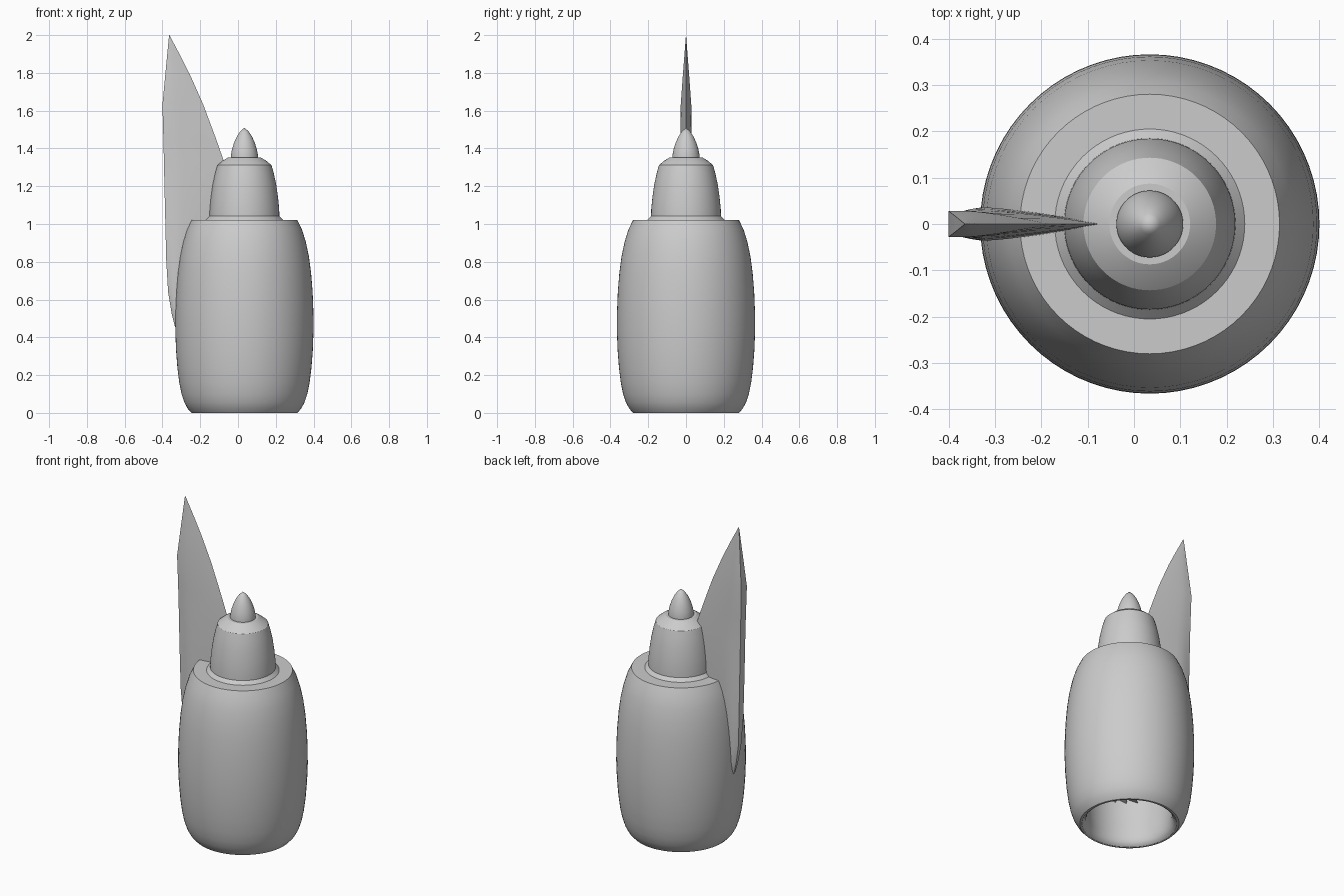
import bpy, bmesh, math

AXIS_X = 0.034      # engine axis
SEGMENTS = 72

cube = bpy.data.objects.get("Cube")
if cube:
    bpy.data.objects.remove(cube, do_unlink=True)

grey = bpy.data.materials.new("light_grey")
grey.use_nodes = True
colour = (0.6, 0.6, 0.6, 1)
grey.diffuse_color = colour
grey.node_tree.nodes["Principled BSDF"].inputs["Base Color"].default_value = colour


def finish(bm, name, angle=30):
    """Turn a bmesh into a grey object, smooth with sharp edges kept."""
    bmesh.ops.remove_doubles(bm, verts=bm.verts, dist=1e-5)
    bmesh.ops.recalc_face_normals(bm, faces=bm.faces)
    mesh = bpy.data.meshes.new(name)
    bm.to_mesh(mesh)
    bm.free()
    mesh.materials.append(grey)
    obj = bpy.data.objects.new(name, mesh)
    bpy.context.collection.objects.link(obj)
    bpy.ops.object.select_all(action='DESELECT')
    obj.select_set(True)
    bpy.context.view_layer.objects.active = obj
    bpy.ops.object.shade_smooth_by_angle(angle=math.radians(angle))
    return obj


def lathe(name, profile):
    """Spin (radius, z) points round the engine axis."""
    bm = bmesh.new()
    verts = [bm.verts.new((AXIS_X + r, 0, z)) for r, z in profile]
    edges = [bm.edges.new(pair) for pair in zip(verts, verts[1:])]
    bmesh.ops.spin(bm, geom=verts + edges, cent=(AXIS_X, 0, 0), axis=(0, 0, 1),
                   angle=math.tau, steps=SEGMENTS)
    return finish(bm, name)


# Nacelle: inlet duct, lip, outer cowl and flat rear shelf
lathe("nacelle", [
    (0.25, 0.32), (0.25, 0.2), (0.245, 0.12), (0.24, 0.055), (0.246, 0.025),
    (0.256, 0.008), (0.268, 0), (0.28, 0), (0.3, 0.022), (0.318, 0.055),
    (0.333, 0.1), (0.345, 0.16), (0.355, 0.24), (0.362, 0.33), (0.366, 0.44),
    (0.365, 0.54), (0.361, 0.64), (0.353, 0.74), (0.341, 0.83), (0.325, 0.905),
    (0.305, 0.97), (0.28, 1.022), (0.205, 1.022)])

# Core: sloped collar, tapering casing and nozzle
lathe("core_casing", [
    (0.205, 1.022), (0.185, 1.042), (0.184, 1.08), (0.178, 1.14),
    (0.168, 1.21), (0.155, 1.27), (0.143, 1.312), (0.115, 1.335),
    (0.087, 1.352), (0.07, 1.352)])

# Exhaust plug
lathe("exhaust_plug", [
    (0.072, 1.345), (0.072, 1.362), (0.066, 1.395), (0.055, 1.43),
    (0.04, 1.463), (0.022, 1.49), (0, 1.51)])

# Fan: back plate, spinner and a ring of twisted blades
lathe("fan_plate", [(0.25, 0.3), (0, 0.3)])
lathe("spinner", [(0.075, 0.3), (0.068, 0.265), (0.05, 0.23), (0.025, 0.205), (0, 0.195)])

bm = bmesh.new()
BLADES = 24
for i in range(BLADES):
    corners = []
    for radius, half_arc in ((0.06, 0.09), (0.249, 0.11)):
        for side in (-1, 1):
            a = math.tau * i / BLADES + side * half_arc
            corners.append(bm.verts.new((AXIS_X + radius * math.cos(a),
                                         radius * math.sin(a), 0.285 + side * 0.012)))
    bm.faces.new([corners[k] for k in (0, 1, 3, 2)])
finish(bm, "fan_blades")

# Pylon rows: height, outer x, inner x, half thickness, outer face share of it
ROWS = [
    (0.42, -0.315, -0.25, 0.008, 0.3), (0.46, -0.335, -0.25, 0.018, 0.3),
    (0.53, -0.352, -0.24, 0.026, 0.35), (0.64, -0.37, -0.2, 0.032, 0.45),
    (0.81, -0.38, -0.12, 0.036, 0.6), (1.02, -0.385, -0.06, 0.036, 0.65),
    (1.23, -0.39, -0.06, 0.032, 0.75), (1.33, -0.392, -0.074, 0.03, 0.8),
    (1.45, -0.395, -0.116, 0.028, 0.9), (1.63, -0.4, -0.183, 0.028, 1),
    (1.79, -0.385, -0.254, 0.0165, 1), (1.9, -0.3745, -0.31, 0.008, 1),
    (2.0, -0.365, -0.363, 0.0004, 1)]
STEPS = 10


def thickness(u, nose):
    """Rounded towards the outer face, tapering to a sharp inner edge."""
    if u < 0.2:
        return nose + (1 - nose) * math.sin(u / 0.2 * math.pi / 2)
    return 1 - ((u - 0.2) / 0.8) ** 1.3


bm = bmesh.new()
loops = []
for z, x0, x1, half, nose in ROWS:
    one_side = [(x0 + (x1 - x0) * k / STEPS, half * thickness(k / STEPS, nose))
                for k in range(STEPS + 1)]
    outline = one_side + [(x, -y) for x, y in reversed(one_side[:-1])]
    loops.append([bm.verts.new((x, y, z)) for x, y in outline])
for low, high in zip(loops, loops[1:]):
    n = len(low)
    for k in range(n):
        j = (k + 1) % n
        bm.faces.new((low[k], low[j], high[j], high[k]))
bm.faces.new(loops[0])
bm.faces.new(loops[-1])
finish(bm, "pylon", 40)
